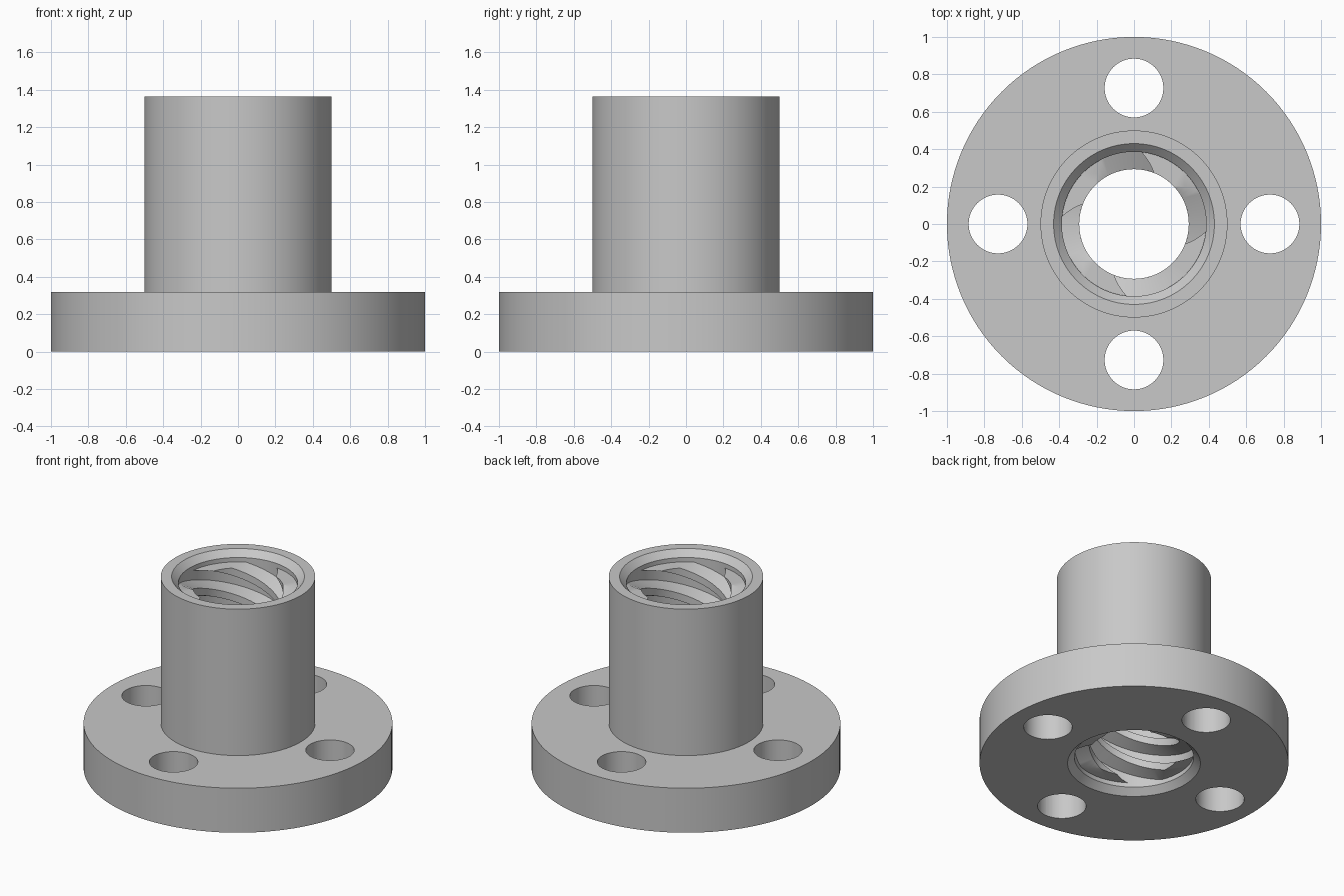
import bpy, bmesh
from math import sin, cos, radians, pi
from mathutils import Matrix, Vector

cube = bpy.data.objects.get("Cube")
if cube:
    bpy.data.objects.remove(cube, do_unlink=True)

# Main sizes
HEIGHT, FLANGE_H = 1.364, 0.318
BODY_R, MOUTH_R, BORE_R, CREST_R = 0.5, 0.43, 0.386, 0.293
CHAMFER = MOUTH_R - BORE_R
LEAD, STARTS = 0.727, 4
SEGMENTS = 128

metal = bpy.data.materials.new("plain_grey")
metal.use_nodes = True
grey = (0.58, 0.58, 0.58, 1)
metal.diffuse_color = grey
metal.node_tree.nodes["Principled BSDF"].inputs["Base Color"].default_value = grey


def make_object(name, bm):
    bmesh.ops.recalc_face_normals(bm, faces=bm.faces)
    mesh = bpy.data.meshes.new(name)
    bm.to_mesh(mesh)
    bm.free()
    mesh.materials.append(metal)
    obj = bpy.data.objects.new(name, mesh)
    bpy.context.collection.objects.link(obj)
    return obj


def activate(obj):
    bpy.ops.object.select_all(action='DESELECT')
    obj.select_set(True)
    bpy.context.view_layer.objects.active = obj


def smooth(obj):
    activate(obj)
    bpy.ops.object.shade_smooth_by_angle(angle=radians(30))


def skin(bm, rings, closed):
    """Join rings of vertices, each a closed loop, with quads."""
    n = len(rings[0])
    for i in range(len(rings) - (0 if closed else 1)):
        a, b = rings[i], rings[(i + 1) % len(rings)]
        for j in range(n):
            k = (j + 1) % n
            bm.faces.new((a[j], a[k], b[k], b[j]))


def ring(bm, profile, angle, lift=0):
    return [bm.verts.new((r * cos(angle), r * sin(angle), z + lift))
            for r, z in profile]


# Flanged sleeve with a chamfered bore, turned from one profile
profile = [(MOUTH_R, 0), (1, 0), (1, FLANGE_H), (BODY_R, FLANGE_H),
           (BODY_R, HEIGHT), (MOUTH_R, HEIGHT),
           (BORE_R, HEIGHT - CHAMFER), (BORE_R, CHAMFER)]
bm = bmesh.new()
skin(bm, [ring(bm, profile, 2 * pi * i / SEGMENTS) for i in range(SEGMENTS)], True)
sleeve = make_object("flanged_sleeve", bm)

# Four bolt holes through the flange
bm = bmesh.new()
for i in range(4):
    place = Matrix.Rotation(i * pi / 2, 4, 'Z') @ Matrix.Translation((0.727, 0, FLANGE_H / 2))
    bmesh.ops.create_cone(bm, cap_ends=True, segments=64, radius1=0.157,
                          radius2=0.157, depth=FLANGE_H * 2, matrix=place)
cutter = make_object("bolt_hole_cutter", bm)
cutter.hide_render = True
cut = sleeve.modifiers.new("bolt_holes", 'BOOLEAN')
cut.object, cut.operation, cut.solver = cutter, 'DIFFERENCE', 'EXACT'
activate(sleeve)
bpy.ops.object.modifier_apply(modifier=cut.name)
bpy.data.objects.remove(cutter, do_unlink=True)
smooth(sleeve)

# Four-start inner thread: trapezoid ridges, trimmed flat at both ends
TRIM = 0.075
ROOT, CREST, EMBED = 0.057, 0.026, 0.02
slope = (ROOT - CREST) / (BORE_R - CREST_R)
deep = ROOT + slope * EMBED
ridge = [(CREST_R, -CREST), (CREST_R, CREST),
         (BORE_R + EMBED, deep), (BORE_R + EMBED, -deep)]
top_z = HEIGHT - TRIM
for s in range(STARTS):
    bm = bmesh.new()
    rings = []
    for deg in range(-720, 121, 4):
        lift = top_z + ROOT + LEAD * deg / 360
        rings.append(ring(bm, ridge, radians(deg + 84 + s * 360 / STARTS), lift))
    skin(bm, rings, False)
    for z, up in ((top_z, 1), (TRIM, -1)):
        geom = bm.verts[:] + bm.edges[:] + bm.faces[:]
        res = bmesh.ops.bisect_plane(bm, geom=geom, plane_co=Vector((0, 0, z)),
                                     plane_no=Vector((0, 0, up)), clear_outer=True)
        edges = [e for e in res["geom_cut"] if isinstance(e, bmesh.types.BMEdge)]
        bmesh.ops.edgenet_fill(bm, edges=edges)
    smooth(make_object(f"thread_ridge_{s + 1}", bm))
